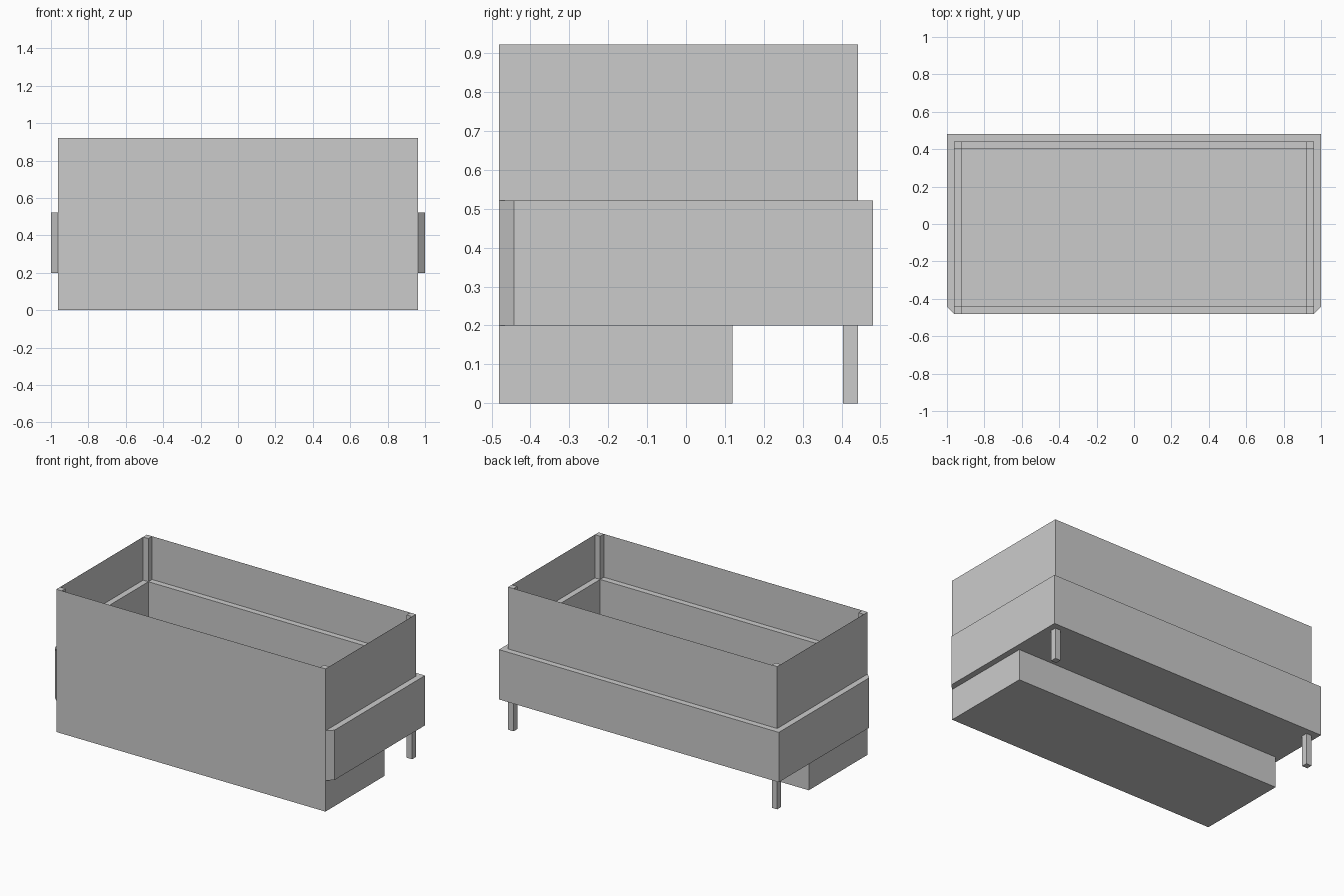
import bpy, bmesh

if "Cube" in bpy.data.objects:
    bpy.data.objects.remove(bpy.data.objects["Cube"])

U = 1 / 26                         # wall, post and band thickness
X, YF, YB = 25 * U, -12.5 * U, 11.5 * U
THIN = 0.0005                      # upper panel thickness
BOTTOM, FLOOR, BAND_TOP, RIM, TOP = 0.20, 0.205, 0.522, 0.643, 0.922

def prism(name, pts, z0, z1, cutter=False):
    """Extrude a plan outline from z0 to z1."""
    bm = bmesh.new()
    face = bm.faces.new([bm.verts.new((x, y, z0)) for x, y in pts])
    ext = bmesh.ops.extrude_face_region(bm, geom=[face])
    for v in ext["geom"]:
        if isinstance(v, bmesh.types.BMVert):
            v.co.z = z1
    bmesh.ops.recalc_face_normals(bm, faces=bm.faces)
    me = bpy.data.meshes.new(name)
    bm.to_mesh(me)
    bm.free()
    ob = bpy.data.objects.new(name, me)
    ob.hide_render = cutter
    bpy.context.collection.objects.link(ob)
    return ob

def rect(x0, x1, y0, y1):
    return [(x0, y0), (x1, y0), (x1, y1), (x0, y1)]

def boolean(target, other, op):
    """Apply a boolean and remove the helper."""
    mod = target.modifiers.new(op.lower(), "BOOLEAN")
    mod.operation, mod.solver, mod.object = op, "EXACT", other
    bpy.context.view_layer.objects.active = target
    bpy.ops.object.modifier_apply(modifier=mod.name)
    bpy.data.objects.remove(other)

# Tub block joined with the base, band and rear legs
tub = prism("tub", rect(-X, X, YF, YB), BOTTOM, TOP)
parts = [
    prism("front_base", rect(-X, X, YF, 0.12), 0, BOTTOM),
    prism("outer_band", [(-X, YF), (X, YF), (1, YF + U), (1, -YF),
                         (-1, -YF), (-1, YF + U)], BOTTOM, BAND_TOP)]
for s, side in ((-1, "left"), (1, "right")):
    xa, xb = sorted((s * X, s * (X - U)))
    parts.append(prism(f"{side}_leg", rect(xa, xb, YB - U, YB), 0, BOTTOM))
for part in parts:
    boolean(tub, part, "UNION")

# Hollow: narrow pit below the ledge, two crossing cuts above leave corner posts
xi, yf, yb = X - U, YF + U, YB - U
cuts = [
    prism("pit_cutter", rect(-xi, xi, yf, yb), FLOOR, TOP + 0.1, True),
    prism("long_cutter", rect(-X + THIN, X - THIN, yf, yb), RIM, TOP + 0.1, True),
    prism("cross_cutter", rect(-xi, xi, YF + THIN, YB - THIN), RIM, TOP + 0.1, True)]
for cut in cuts:
    boolean(tub, cut, "DIFFERENCE")
